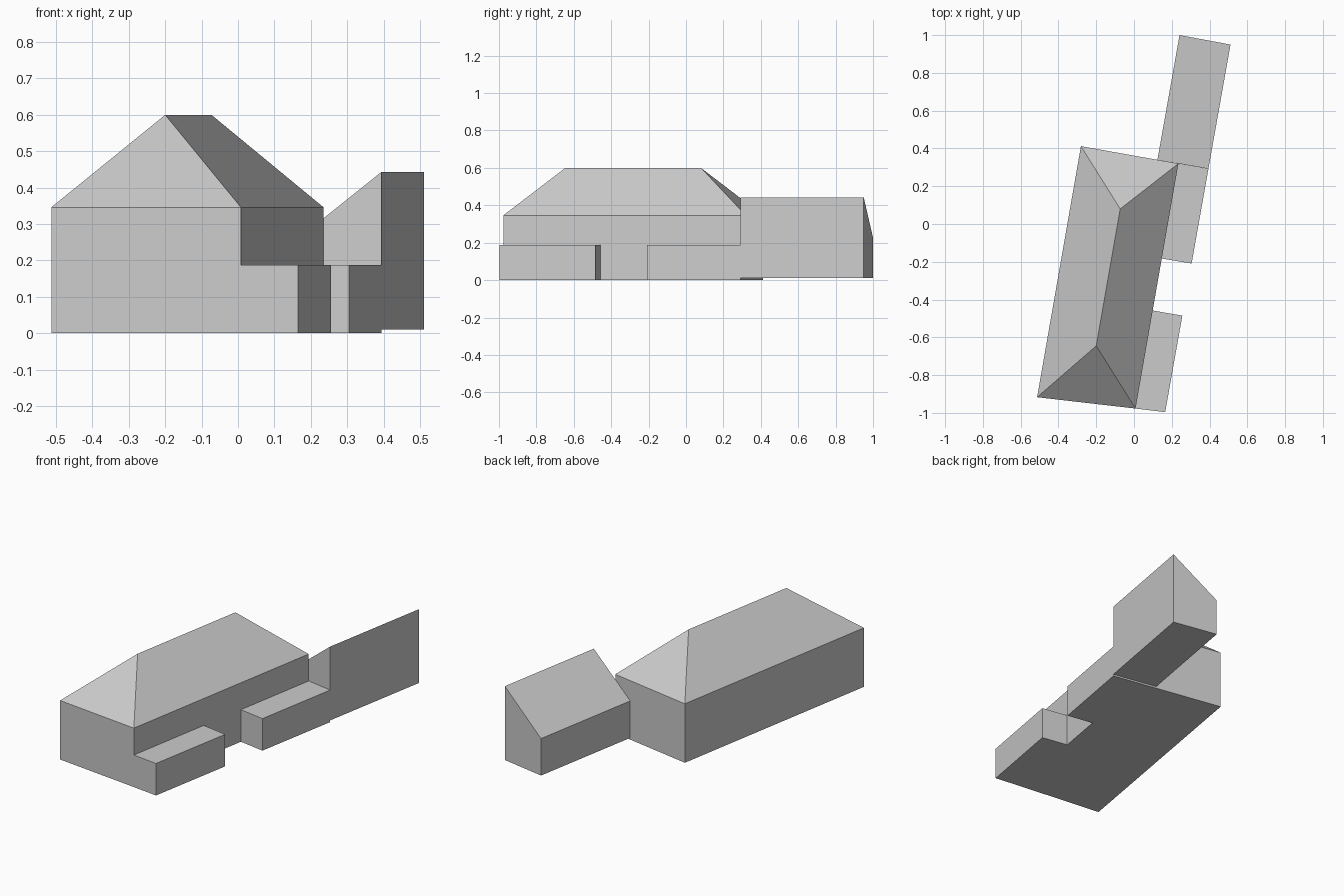
import bpy
import bmesh

cube = bpy.data.objects.get("Cube")
if cube:
    bpy.data.objects.remove(cube, do_unlink=True)

# One plain grey for every surface
grey = bpy.data.materials.new("plain_grey")
grey.use_nodes = True
colour = (0.6, 0.6, 0.6, 1)
grey.diffuse_color = colour
grey.node_tree.nodes["Principled BSDF"].inputs["Base Color"].default_value = colour


def block(name, footprint, base, tops, ridge=None):
    """Walls on a four-cornered footprint, with a flat, sloped or hipped roof."""
    bm = bmesh.new()
    low = [bm.verts.new((x, y, base)) for x, y in footprint]
    high = [bm.verts.new((x, y, z)) for (x, y), z in zip(footprint, tops)]
    bm.faces.new(low[::-1])
    for i in range(4):
        j = (i + 1) % 4
        bm.faces.new((low[i], low[j], high[j], high[i]))
    if ridge:
        front, back = [bm.verts.new(p) for p in ridge]
        bm.faces.new((high[0], high[1], front))
        bm.faces.new((high[1], high[2], back, front))
        bm.faces.new((high[2], high[3], back))
        bm.faces.new((high[3], high[0], front, back))
    else:
        bm.faces.new(high)
    bmesh.ops.recalc_face_normals(bm, faces=bm.faces)
    mesh = bpy.data.meshes.new(name)
    bm.to_mesh(mesh)
    bm.free()
    mesh.materials.append(grey)
    obj = bpy.data.objects.new(name, mesh)
    bpy.context.collection.objects.link(obj)
    return obj


# Corners run front left, front right, back right, back left as seen from the front
EAVES, LOW_ROOF, SHED_LOW, SHED_HIGH = 0.346, 0.188, 0.227, 0.443

# Main house with hipped roof
block("main_house",
      [(-0.513, -0.917), (0.008, -0.977), (0.235, 0.32), (-0.281, 0.412)],
      0, [EAVES] * 4, ridge=[(-0.2, -0.645, 0.6), (-0.073, 0.08, 0.6)])

# Low flat-roofed extensions along the side wall
block("front_extension",
      [(0.008, -0.977), (0.165, -0.996), (0.256, -0.485), (0.098, -0.458)],
      0, [LOW_ROOF] * 4)
block("middle_extension",
      [(0.147, -0.183), (0.305, -0.209), (0.394, 0.292), (0.235, 0.32)],
      0, [LOW_ROOF] * 4)

# Rear wing with a single-slope roof, raised slightly off the ground
block("rear_wing",
      [(0.124, 0.34), (0.394, 0.292), (0.511, 0.95), (0.241, 1.0)],
      0.01, [SHED_LOW, SHED_HIGH, SHED_HIGH, SHED_LOW])
